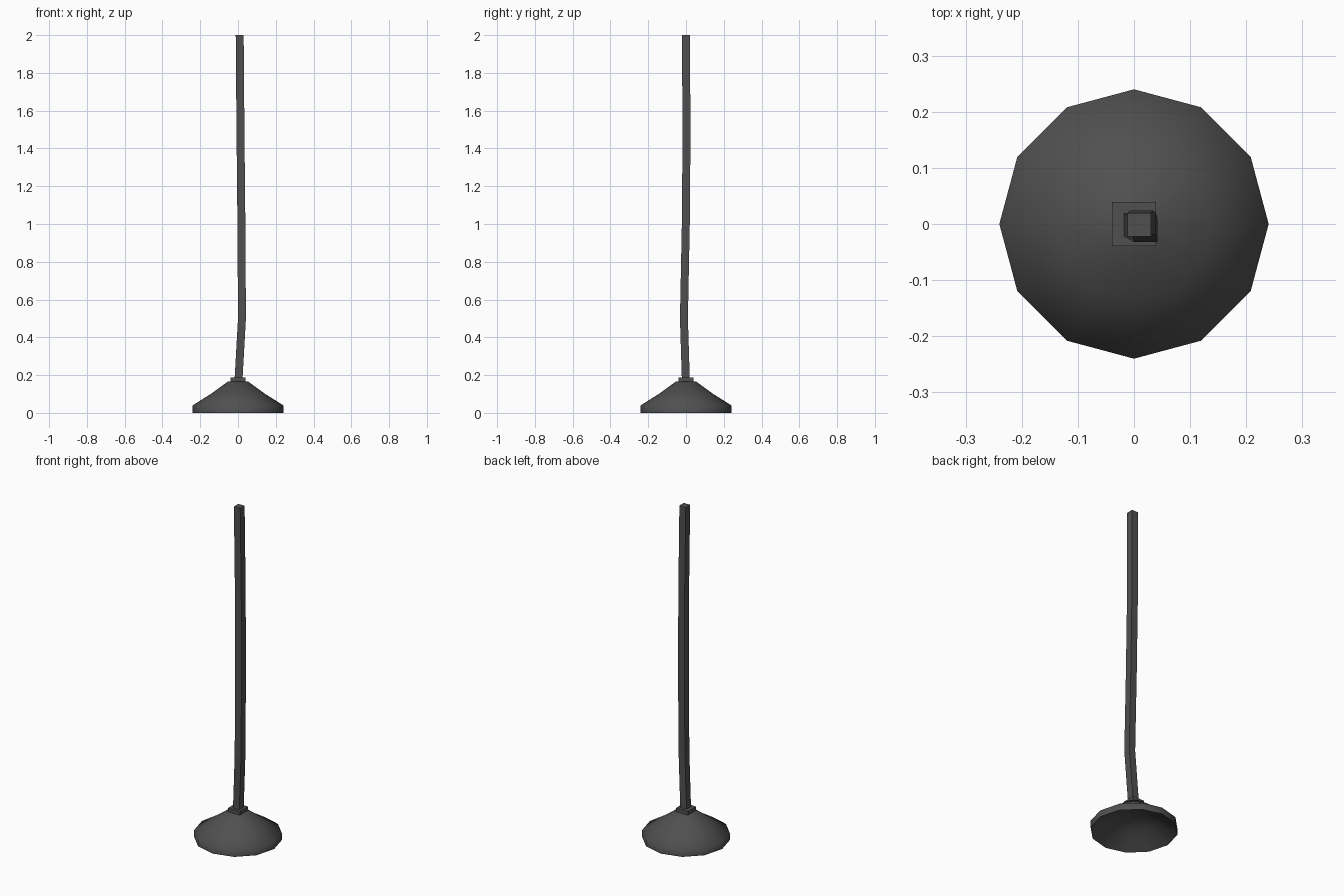
import bpy, bmesh, math

if "Cube" in bpy.data.objects:
    bpy.data.objects.remove(bpy.data.objects["Cube"])

dark = bpy.data.materials.new("dark_grey")
dark.diffuse_color = (0.08, 0.08, 0.08, 1)
dark.use_nodes = True
dark.node_tree.nodes["Principled BSDF"].inputs["Base Color"].default_value = dark.diffuse_color


def loft(name, rings, close_bottom, close_top):
    """Skin a stack of equal-sized point rings."""
    bm = bmesh.new()
    loops = [[bm.verts.new(p) for p in ring] for ring in rings]
    for a, b in zip(loops, loops[1:]):
        n = len(a)
        for i in range(n):
            j = (i + 1) % n
            bm.faces.new((a[i], a[j], b[j], b[i]))
    if close_bottom:
        bm.faces.new(loops[0][::-1])
    if close_top:
        bm.faces.new(loops[-1])
    mesh = bpy.data.meshes.new(name)
    bm.to_mesh(mesh)
    bm.free()
    mesh.materials.append(dark)
    obj = bpy.data.objects.new(name, mesh)
    bpy.context.collection.objects.link(obj)
    return obj


def ring(x, y, z, r, sides, turn=0.0):
    return [(x + r * math.cos(turn + math.tau * i / sides),
             y + r * math.sin(turn + math.tau * i / sides), z) for i in range(sides)]


def square(x, y, z, half):
    return ring(x, y, z, half * math.sqrt(2), 4, math.pi / 4)


# Twelve-sided lamp shade with a shallower bowl inside, smooth over the shoulder
profile = [(0.055, 0.1), (0.14, 0.065), (0.24, 0.0), (0.24, 0.04), (0.14, 0.103), (0.055, 0.165)]
shade = loft("lamp_shade", [ring(0, 0, z, r, 12) for r, z in profile], True, True)
bpy.context.view_layer.objects.active = shade
shade.select_set(True)
bpy.ops.object.shade_smooth_by_angle(angle=math.radians(75))
shade.select_set(False)

# Square collar on top of the shade
loft("collar", [square(0, 0, z, 0.0395) for z in (0.163, 0.187)], True, True)

# Slightly wavy hanging cord of square section
path = [(0.003, -0.001, 0.18), (0.021, -0.011, 0.5), (0.018, -0.001, 1.0),
        (0.013, 0.003, 1.5), (0.009, -0.001, 2.0)]
loft("cord", [square(x, y, z, 0.021) for x, y, z in path], True, True)
